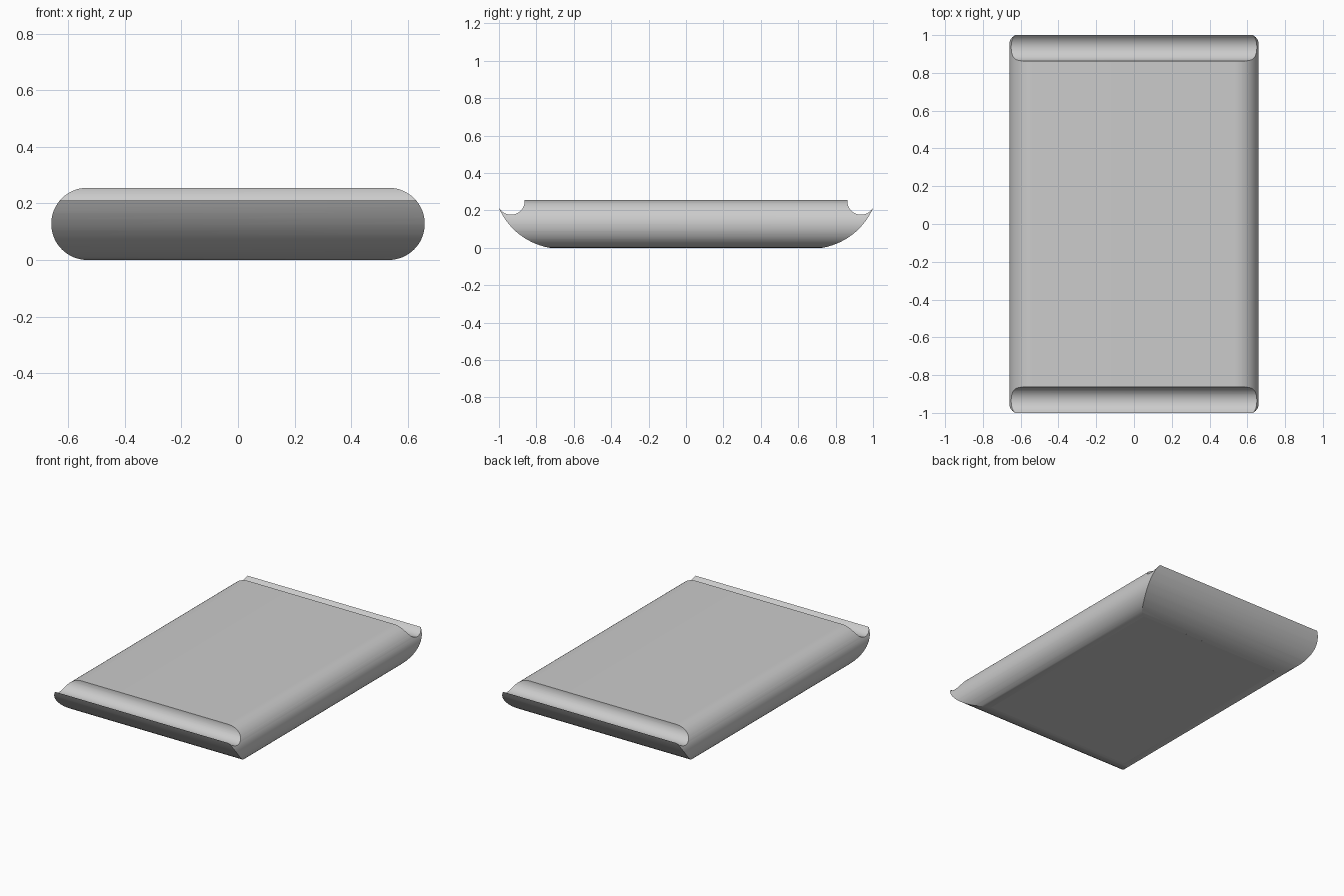
import bpy, bmesh
from math import sin, cos, radians

if "Cube" in bpy.data.objects:
    bpy.data.objects.remove(bpy.data.objects["Cube"])


def arc(cx, cz, r, a0, a1, n):
    """Points on a circle from angle a0 to a1 in degrees."""
    return [(cx + r * cos(radians(a0 + (a1 - a0) * i / n)),
             cz + r * sin(radians(a0 + (a1 - a0) * i / n))) for i in range(n + 1)]


def prism(name, pts, axis, half):
    """Extrude a 2D outline (u, z) along the x or y axis."""
    place = (lambda u, z: (-half, u, z)) if axis == 'x' else (lambda u, z: (u, -half, z))
    bm = bmesh.new()
    face = bm.faces.new([bm.verts.new(place(*p)) for p in pts])
    ext = bmesh.ops.extrude_face_region(bm, geom=[face])
    vec = (2 * half, 0, 0) if axis == 'x' else (0, 2 * half, 0)
    bmesh.ops.translate(bm, vec=vec,
                        verts=[g for g in ext['geom'] if isinstance(g, bmesh.types.BMVert)])
    bmesh.ops.recalc_face_normals(bm, faces=bm.faces)
    me = bpy.data.meshes.new(name)
    bm.to_mesh(me)
    bm.free()
    ob = bpy.data.objects.new(name, me)
    bpy.context.collection.objects.link(ob)
    return ob


# Slab with fully rounded long edges
R = 0.1275
X = 0.66 - R
slab = prism("slab_body", arc(X, R, R, -90, 90, 32) + arc(-X, R, R, 90, 270, 32), 'y', 1.1)

# Side profile: curved underside at each end, lip, then a scooped groove
end = [(0.70, -0.05)] + arc(0.667, 0.3585, 0.364, -80, -24, 14)
end[-1] = (1.0, 0.21)
end += arc(0.936, 0.25, 0.0735, -32, -180, 20)[1:] + [(0.8625, 0.32)]
side = prism("side_profile_cutter", end + [(-y, z) for y, z in reversed(end)], 'x', 0.9)
side.hide_render = True

# Keep only what both profiles share
mod = slab.modifiers.new("trim_ends", 'BOOLEAN')
mod.operation = 'INTERSECT'
mod.solver = 'EXACT'
mod.object = side
bpy.context.view_layer.objects.active = slab
slab.select_set(True)
side.select_set(False)
bpy.ops.object.modifier_apply(modifier=mod.name)
bpy.data.objects.remove(side)
bpy.ops.object.shade_smooth_by_angle(angle=radians(25))
